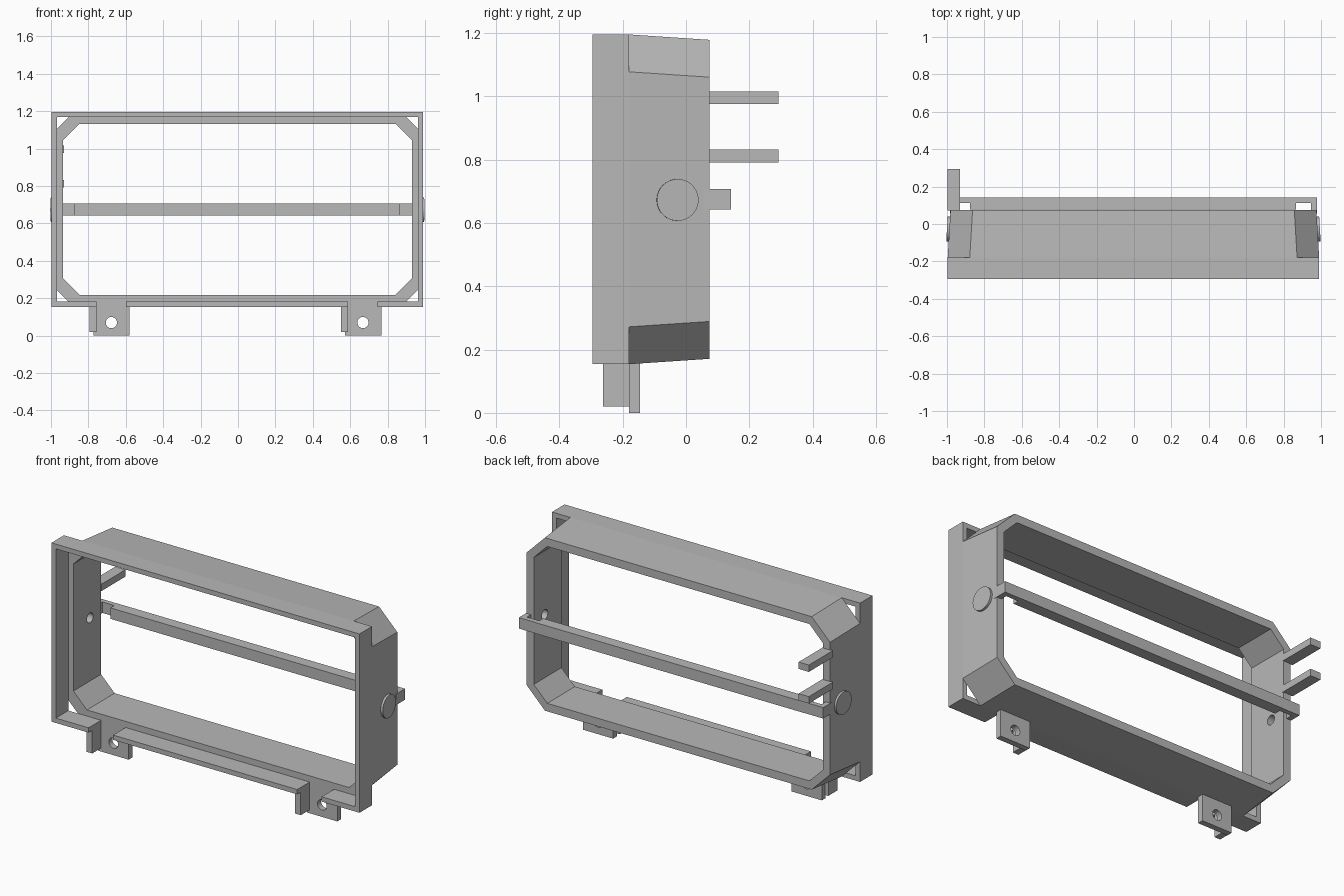
import bpy, bmesh, math
from mathutils import Matrix, Vector

cube = bpy.data.objects.get("Cube")
if cube:
    bpy.data.objects.remove(cube, do_unlink=True)

grey = bpy.data.materials.new("plain_grey")
grey.use_nodes = True
colour = (0.48, 0.48, 0.48, 1)
grey.diffuse_color = colour
grey.node_tree.nodes["Principled BSDF"].inputs["Base Color"].default_value = colour

CX, MID_Z = -0.003, 0.675      # centre of the frame
W, H = 0.993, 0.521            # half size of the frame
FRONT, STEP, BACK = -0.295, -0.18, 0.075


def finish(name, bm):
    bmesh.ops.recalc_face_normals(bm, faces=bm.faces[:])
    mesh = bpy.data.meshes.new(name)
    bm.to_mesh(mesh)
    bm.free()
    mesh.materials.append(grey)
    obj = bpy.data.objects.new(name, mesh)
    bpy.context.collection.objects.link(obj)
    return obj


def box(name, x, y, z):
    bm = bmesh.new()
    size = [b - a for a, b in (x, y, z)]
    centre = [(a + b) / 2 for a, b in (x, y, z)]
    bmesh.ops.create_cube(bm, size=1, matrix=Matrix.Translation(centre) @ Matrix.Diagonal(size).to_4x4())
    return finish(name, bm)


def cylinder(name, centre, axis, radius, depth, sides=48):
    bm = bmesh.new()
    turn = Vector(axis).to_track_quat('Z', 'Y').to_matrix().to_4x4()
    bmesh.ops.create_cone(bm, cap_ends=True, segments=sides, radius1=radius, radius2=radius,
                          depth=depth, matrix=Matrix.Translation(centre) @ turn)
    obj = finish(name, bm)
    bpy.ops.object.select_all(action='DESELECT')
    obj.select_set(True)
    bpy.context.view_layer.objects.active = obj
    bpy.ops.object.shade_smooth_by_angle(angle=math.radians(35))
    return obj


def outline(w, h, cut=0):
    """Rectangle in x and z, with chamfered corners if cut is given."""
    points = []
    for sx, sz in ((1, 1), (-1, 1), (-1, -1), (1, -1)):
        pair = [(sx * w, sz * (h - cut)), (sx * (w - cut), sz * h)]
        if sx * sz < 0:
            pair.reverse()
        points += pair if cut else pair[:1]
    return points


def tube(name, rings):
    """Closed wall through four rings: outer front, outer back, inner back, inner front."""
    bm = bmesh.new()
    loops = [[bm.verts.new((CX + x, y, MID_Z + z)) for x, z in pts] for pts, y in rings]
    n = len(loops[0])
    for k, a in enumerate(loops):
        b = loops[(k + 1) % len(loops)]
        for i in range(n):
            j = (i + 1) % n
            bm.faces.new((a[i], a[j], b[j], b[i]))
    return finish(name, bm)


def cut(target, cutter):
    mod = target.modifiers.new("cut", 'BOOLEAN')
    mod.operation, mod.solver, mod.object = 'DIFFERENCE', 'EXACT', cutter
    bpy.context.view_layer.objects.active = target
    bpy.ops.object.modifier_apply(modifier=mod.name)
    bpy.data.objects.remove(cutter, do_unlink=True)


# Rectangular front rim and tapering chamfered rear body
rect_out, rect_in = outline(W, H), outline(W - 0.028, H - 0.028)
front_rim = tube("front_rim", [(rect_out, FRONT), (rect_out, STEP), (rect_in, STEP), (rect_in, FRONT)])
opening = outline(0.932, 0.457, 0.087)
rear_body = tube("rear_body", [(outline(W, H, 0.118), STEP), (outline(W - 0.015, H - 0.017, 0.118), BACK),
                               (opening, BACK), (opening, STEP)])

# Side buttons over pivot holes, tilted with the taper
for side, label in ((1, "left"), (-1, "right")):
    normal = Vector((side, 0.059, 0)).normalized()
    wall = Vector((CX + side * 0.984, -0.027, 0.673))
    cut(rear_body, cylinder("hole_cutter", (CX + side * 0.95, -0.027, 0.673), (1, 0, 0), 0.028, 0.12, 32))
    cylinder(label + "_button", wall + normal * 0.006, normal, 0.066, 0.014)

# Mounting lugs: plate with a hole, side rib, and a notch in the rim above
for label, x in (("right", -0.677), ("left", 0.668)):
    cut(front_rim, box("notch_cutter", (x - 0.08, x + 0.078), (-0.4, -0.1), (0.1, 0.2)))
    plate = box(label + "_lug_plate", (x - 0.096, x + 0.098), (STEP, -0.146), (0, 0.18))
    cut(plate, cylinder("lug_cutter", (x, -0.16, 0.07), (0, 1, 0), 0.03, 0.2, 32))
    box(label + "_lug_rib", (x - 0.117, x - 0.08), (-0.262, STEP + 0.004), (0.02, 0.18))

# Rear crossbar with thin end tabs hooked onto the frame
bar_z = (0.643, 0.707)
box("crossbar", (-0.877, 0.867), (0.077, 0.143), bar_z)
for side, label in ((1, "left"), (-1, "right")):
    box(label + "_tab", sorted((CX + side * 0.86, CX + side * 0.98)), (0.113, 0.142), bar_z)
    box(label + "_hook", sorted((CX + side * 0.95, CX + side * 0.981)), (0.057, 0.142), bar_z)

# Two rear prongs on one side
for label, z in (("upper", 0.996), ("lower", 0.812)):
    box(label + "_prong", (-0.997, -0.931), (BACK - 0.004, 0.293), (z - 0.02, z + 0.02))
